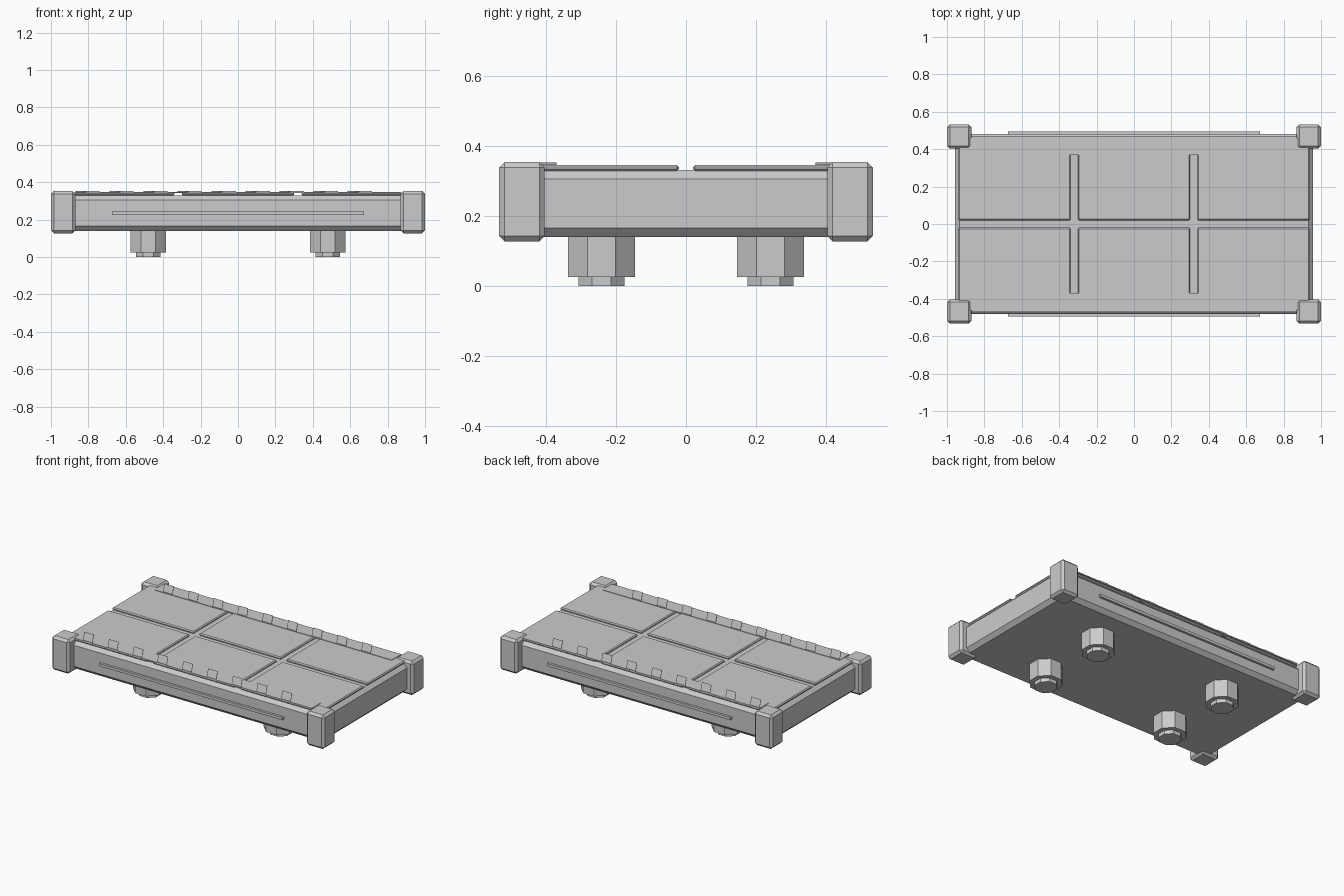
import bpy, bmesh, math

if "Cube" in bpy.data.objects:
    bpy.data.objects.remove(bpy.data.objects["Cube"])


def box(name, center, size, bevel=0.0):
    bm = bmesh.new()
    bmesh.ops.create_cube(bm, size=1.0)
    bmesh.ops.scale(bm, vec=size, verts=bm.verts[:])
    if bevel:
        bmesh.ops.bevel(bm, geom=bm.edges[:], offset=bevel, segments=1,
                        affect='EDGES', profile=0.5)
    return finish(name, bm, center)


def prism(name, points, center, height):
    """Extrude a flat outline upwards from the centre position."""
    bm = bmesh.new()
    face = bm.faces.new([bm.verts.new((px, py, 0)) for px, py in points])
    up = bmesh.ops.extrude_face_region(bm, geom=[face])["geom"]
    bmesh.ops.translate(bm, vec=(0, 0, height),
                        verts=[g for g in up if isinstance(g, bmesh.types.BMVert)])
    # close the base if the extrusion removed it
    bmesh.ops.holes_fill(bm, edges=[e for e in bm.edges if e.is_boundary], sides=0)
    return finish(name, bm, center)


def octagon(name, center, half_width, height):
    r = half_width / math.cos(math.pi / 8)
    angles = [(k + 0.5) * math.pi / 4 for k in range(8)]
    return prism(name, [(r * math.cos(a), r * math.sin(a)) for a in angles], center, height)


def finish(name, bm, center):
    bmesh.ops.recalc_face_normals(bm, faces=bm.faces[:])
    mesh = bpy.data.meshes.new(name)
    bm.to_mesh(mesh)
    bm.free()
    obj = bpy.data.objects.new(name, mesh)
    obj.location = center
    bpy.context.collection.objects.link(obj)
    return obj


# Main slab
box("platform_body", (0, 0, 0.235), (1.915, 0.96, 0.19), 0.025)

# Six deck panels
for i in (-1, 0, 1):
    for s in (-1, 1):
        box("deck_panel", (i * 0.64, s * 0.2425, 0.3365), (0.6, 0.445, 0.017), 0.006)

# Slanted stripe outline
stripe = [(0, 0.05), (0.06, -0.05), (0.13, -0.05), (0.07, 0.05)]

for s in (-1, 1):
    # Warning strip and its slanted stripes along each long edge
    box("warning_strip", (0, s * 0.42, 0.345), (1.74, 0.1, 0.006))
    for k in range(9):
        prism("warning_stripe", stripe, (-0.87 + k * 0.182, s * 0.42, 0.346), 0.006)
    # Thin rail on each long side
    box("side_rail", (0, s * 0.483, 0.234), (1.346, 0.024, 0.018))

# Corner posts, legs and foot pads
for sx in (-1, 1):
    for sy in (-1, 1):
        box("corner_post", (sx * 0.935, sy * 0.468, 0.24), (0.13, 0.13, 0.226), 0.015)
        octagon("leg", (sx * 0.48, sy * 0.241, 0.025), 0.095, 0.12)
        octagon("foot_pad", (sx * 0.48, sy * 0.241, 0), 0.066, 0.03)
